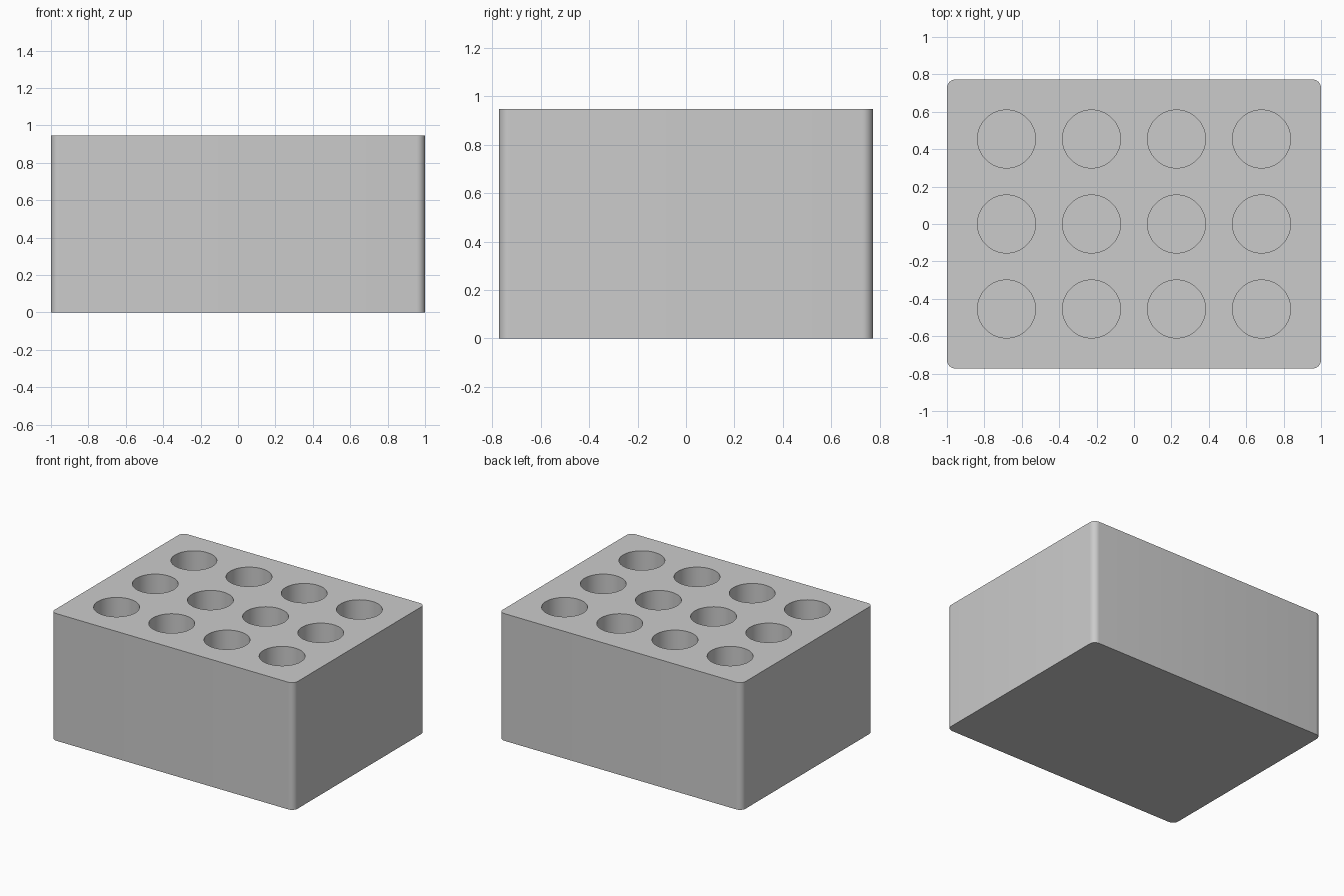
import bpy, bmesh

if "Cube" in bpy.data.objects:
    bpy.data.objects.remove(bpy.data.objects["Cube"])

WIDTH, DEPTH, HEIGHT = 2.0, 1.545, 0.947
CORNER, PITCH, HOLE_R, FLOOR = 0.045, 0.4545, 0.155, 0.09

grey = bpy.data.materials.new("plain grey")
grey.diffuse_color = (0.6, 0.6, 0.6, 1)
grey.use_nodes = True
grey.node_tree.nodes["Principled BSDF"].inputs["Base Color"].default_value = grey.diffuse_color


def add_object(name, bm):
    mesh = bpy.data.meshes.new(name)
    bm.to_mesh(mesh)
    bm.free()
    mesh.materials.append(grey)
    obj = bpy.data.objects.new(name, mesh)
    bpy.context.collection.objects.link(obj)
    return obj


# Block with rounded vertical corners
bm = bmesh.new()
bmesh.ops.create_cube(bm, size=1)
bmesh.ops.scale(bm, vec=(WIDTH, DEPTH, HEIGHT), verts=bm.verts)
bmesh.ops.translate(bm, vec=(0, 0, HEIGHT / 2), verts=bm.verts)
upright = [e for e in bm.edges if abs(e.verts[0].co.z - e.verts[1].co.z) > 0.1]
bmesh.ops.bevel(bm, geom=upright, offset=CORNER, segments=8, profile=0.5, affect='EDGES')
block = add_object("holder_block", bm)

# Grid of round cutters for the blind holes
bm = bmesh.new()
for col in range(4):
    for row in range(3):
        hole = bmesh.ops.create_cone(bm, cap_ends=True, segments=64, radius1=HOLE_R,
                                     radius2=HOLE_R, depth=HEIGHT)
        bmesh.ops.translate(bm, verts=hole["verts"],
                            vec=((col - 1.5) * PITCH, (row - 1) * PITCH, FLOOR + HEIGHT / 2))
cutter = add_object("hole_cutter", bm)

# Cut the holes
bpy.context.view_layer.objects.active = block
block.select_set(True)
cut = block.modifiers.new("holes", 'BOOLEAN')
cut.operation = 'DIFFERENCE'
cut.solver = 'EXACT'
cut.object = cutter
bpy.ops.object.modifier_apply(modifier=cut.name)
bpy.data.objects.remove(cutter)

# Smooth hole walls and corners, crisp rims
bpy.ops.object.shade_smooth_by_angle(angle=0.6)
